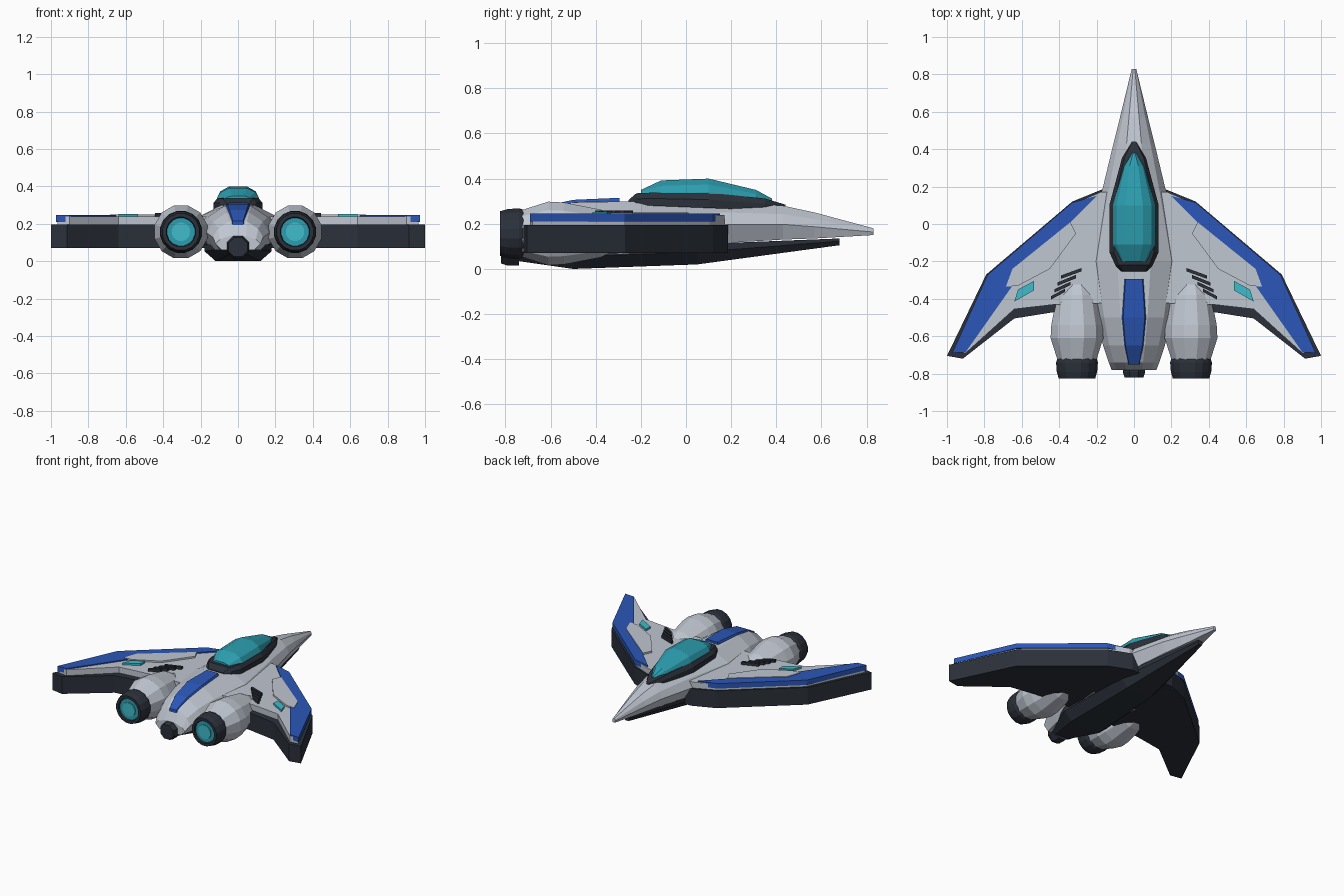
import bpy, bmesh, math

cube = bpy.data.objects.get("Cube")
if cube:
    bpy.data.objects.remove(cube, do_unlink=True)


def material(name, rgb):
    mat = bpy.data.materials.new(name)
    mat.use_nodes = True
    colour = (*rgb, 1)
    mat.diffuse_color = colour
    mat.node_tree.nodes["Principled BSDF"].inputs["Base Color"].default_value = colour
    return mat


GREY = material("light grey", (.53, .57, .64))
DARK = material("dark slate", (.024, .03, .042))
BLUE = material("trim blue", (.024, .095, .48))
TEAL = material("canopy teal", (.025, .34, .43))
CYAN = material("glow cyan", (.05, .5, .6))


def finish(name, bm, mat, mirrored=False):
    """Turn a bmesh into a flat shaded object, optionally mirrored across x."""
    bmesh.ops.recalc_face_normals(bm, faces=bm.faces)
    mesh = bpy.data.meshes.new(name)
    bm.to_mesh(mesh)
    bm.free()
    mesh.materials.append(mat)
    obj = bpy.data.objects.new(name, mesh)
    bpy.context.collection.objects.link(obj)
    if mirrored:
        mod = obj.modifiers.new("mirror", 'MIRROR')
        mod.use_mirror_merge = False
    return obj


def skin(name, rings, mat, mirrored=False):
    """Join closed rings of equal length and cap both ends."""
    bm = bmesh.new()
    loops = [[bm.verts.new(p) for p in ring] for ring in rings]
    for a, b in zip(loops, loops[1:]):
        for i in range(len(a)):
            bm.faces.new((a[i - 1], a[i], b[i], b[i - 1]))
    bm.faces.new(loops[0])
    bm.faces.new(loops[-1])
    return finish(name, bm, mat, mirrored)


def body(name, stations, shape, mat):
    """Loft along y; shape lists (width ratio, drop ratio) from top to bottom."""
    rings = []
    for y, w, top, bottom in stations:
        half = [(w * u, y, top + (bottom - top) * v) for u, v in shape]
        rings.append(half + [(-x, y, z) for x, y, z in reversed(half)])
    return skin(name, rings, mat)


def plate(name, outline, low, high, mat):
    """Mirrored prism with its outline in plan."""
    return skin(name, [[(x, y, z) for x, y in outline] for z in (low, high)], mat, True)


def lathe(name, profile, centre, mat, sides=12, mirrored=True):
    """Round part along y, profile as (y, radius)."""
    cx, cz = centre
    angles = [math.tau * (i + .5) / sides for i in range(sides)]
    rings = [[(cx + r * math.cos(a), y, cz + r * math.sin(a)) for a in angles]
             for y, r in profile]
    return skin(name, rings, mat, mirrored)


# Fuselage and belly keel
body("fuselage", [
    (.83, .012, .18, .15), (.57, .075, .25, .135), (.43, .11, .28, .13),
    (.18, .17, .295, .115), (-.2, .25, .3, .07), (-.5, .2, .295, .06),
    (-.65, .165, .262, .06), (-.74, .135, .212, .06), (-.78, .12, .135, .06),
], [(.36, 0), (.8, .25), (1, .55), (.72, 1)], GREY)
body("belly_keel", [
    (.68, .02, .135, .105), (.05, .15, .11, .02),
    (-.5, .18, .09, 0), (-.78, .06, .09, .04),
], [(1, 0), (1, .4), (.66, 1)], DARK)
lathe("tail_nozzle", [(-.74, .065), (-.79, .065), (-.82, .055)], (0, .075),
      DARK, sides=8, mirrored=False)

# Cockpit
body("canopy_frame", [
    (.44, .012, .285, .26), (.35, .065, .312, .26), (.1, .132, .338, .27),
    (-.15, .132, .338, .28), (-.22, .1, .335, .28), (-.255, .07, .305, .28),
], [(.82, 0), (1, .45), (1, 1)], DARK)
body("canopy_glass", [
    (.38, .012, .312, .29), (.31, .055, .35, .3), (.1, .112, .4, .325),
    (-.11, .112, .392, .325), (-.2, .07, .35, .325),
], [(.42, 0), (.84, .35), (1, .8), (1, 1)], TEAL)

# Blue spine along the rear deck
body("spine_stripe", [
    (-.295, .05, .315, .28), (-.5, .064, .306, .27),
    (-.65, .05, .273, .24), (-.75, .03, .215, .17),
], [(.9, 0), (1, .3), (1, 1)], BLUE)

# Wings: dark slab, grey upper skin, blue leading edge, raised panel
plate("wing_slab", [
    (.05, .185), (.17, .185), (.33, .12), (.79, -.27), (1, -.705),
    (.915, -.72), (.64, -.505), (.42, -.47), (.05, -.45),
], .07, .195, DARK)
plate("wing_skin", [
    (.05, .17), (.18, .17), (.33, .105), (.775, -.275), (.965, -.68),
    (.9, -.69), (.64, -.455), (.42, -.43), (.05, -.42),
], .19, .238, GREY)
plate("wing_leading_edge", [
    (.2, .15), (.33, .115), (.783, -.272), (.972, -.69), (.9, -.685),
    (.65, -.33), (.685, -.335), (.65, -.24), (.35, 0),
], .21, .246, BLUE)
plate("wing_raised_panel", [
    (.34, .01), (.31, -.05), (.45, -.24), (.62, -.33), (.685, -.335), (.65, -.24),
], .22, .25, GREY)
plate("wing_light", [
    (.62, -.35), (.535, -.305), (.535, -.355), (.64, -.415),
], .235, .252, CYAN)

# Angled vents beside the engines
for i in range(4):
    x, y = .28 + .03 * i, -.235 - .037 * i
    end = x + .11 - .012 * i
    plate(f"wing_vent_{i + 1}", [
        (x, y), (end, y - .04), (end, y - .058), (x, y - .018),
    ], .23, .258, DARK)

# Engines
ENGINE = (.305, .157)
lathe("engine_pod", [(-.25, .05), (-.38, .11), (-.54, .142), (-.61, .146), (-.75, .1)],
      ENGINE, GREY)
lathe("engine_nozzle", [(-.7, .1), (-.74, .114), (-.79, .11), (-.825, .1),
                        (-.825, .08), (-.8, .075)], ENGINE, DARK, sides=16)
lathe("engine_glow", [(-.79, .076), (-.815, .076)], ENGINE, TEAL, sides=16)
lathe("engine_core", [(-.79, .05), (-.822, .05)], ENGINE, CYAN, sides=16)
